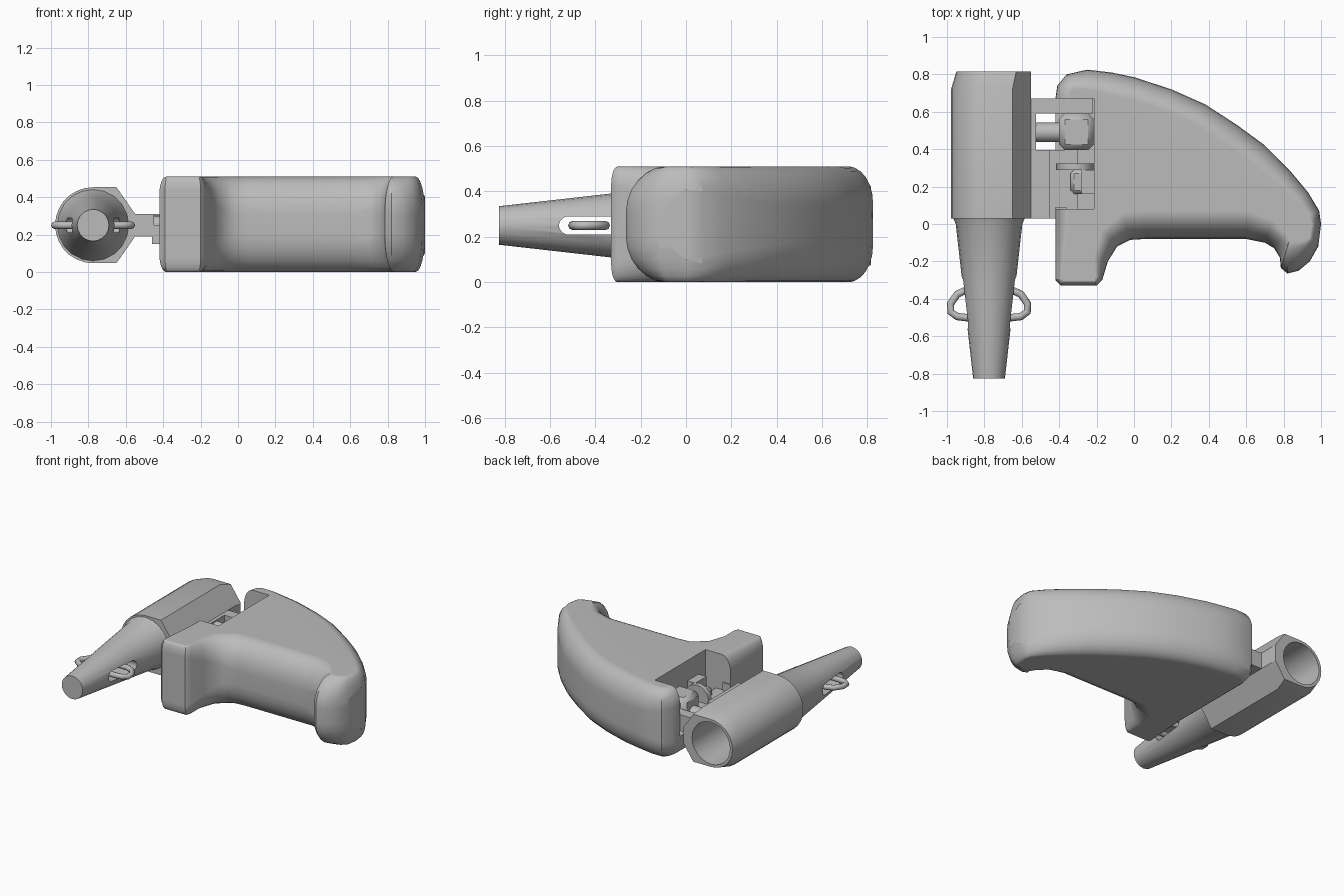
import bpy, bmesh, math
from mathutils import Vector, Matrix

if "Cube" in bpy.data.objects:
    bpy.data.objects.remove(bpy.data.objects["Cube"])

grey = bpy.data.materials.new("plain_grey")
grey.use_nodes = True
tone = (0.5, 0.5, 0.5, 1)
grey.diffuse_color = tone
grey.node_tree.nodes["Principled BSDF"].inputs["Base Color"].default_value = tone


def finish(name, bm, angle=35):
    bmesh.ops.recalc_face_normals(bm, faces=bm.faces[:])
    mesh = bpy.data.meshes.new(name)
    bm.to_mesh(mesh)
    bm.free()
    mesh.materials.append(grey)
    ob = bpy.data.objects.new(name, mesh)
    bpy.context.collection.objects.link(ob)
    activate(ob)
    bpy.ops.object.shade_smooth_by_angle(angle=math.radians(angle))
    return ob


def activate(ob):
    bpy.ops.object.select_all(action='DESELECT')
    ob.select_set(True)
    bpy.context.view_layer.objects.active = ob


def loft(name, rings, angle=35):
    """Skin a list of equally long closed rings and cap both ends."""
    bm = bmesh.new()
    rows = [[bm.verts.new(p) for p in ring] for ring in rings]
    n = len(rows[0])
    for a, b in zip(rows, rows[1:]):
        for i in range(n):
            j = (i + 1) % n
            bm.faces.new((a[i], a[j], b[j], b[i]))
    bm.faces.new(rows[0])
    bm.faces.new(rows[-1])
    return finish(name, bm, angle)


def box(name, xs, ys, zs, bevel=0.0):
    ring = [(xs[0], ys[0]), (xs[1], ys[0]), (xs[1], ys[1]), (xs[0], ys[1])]
    ob = loft(name, [[(x, y, z) for x, y in ring] for z in zs])
    if bevel:
        mod = ob.modifiers.new("bevel", 'BEVEL')
        mod.width = bevel
    return ob


def rod(name, axis, centre, radius, length, sides=16):
    bm = bmesh.new()
    turn = Vector((0, 0, 1)).rotation_difference(Vector(axis)).to_matrix().to_4x4()
    bmesh.ops.create_cone(bm, cap_ends=True, segments=sides, radius1=radius, radius2=radius,
                          depth=length, matrix=Matrix.Translation(centre) @ turn)
    return finish(name, bm)


def cut(ob, cutter):
    cutter.hide_render = True
    mod = ob.modifiers.new("cut", 'BOOLEAN')
    mod.operation, mod.solver, mod.object = 'DIFFERENCE', 'EXACT', cutter
    activate(ob)
    bpy.ops.object.modifier_apply(modifier=mod.name)
    bpy.data.objects.remove(cutter)
    bpy.ops.object.shade_smooth_by_angle(angle=math.radians(35))


# Grip: outline points with the width of the rounded edge at each one
HEIGHT = 0.51
outline = [
    (-.42, -.3, .04), (-.39, -.33, .03), (-.2, -.33, .03), (-.17, -.3, .04),
    (-.14, -.2, .08), (-.09, -.12, .12), (-.02, -.085, .15), (.06, -.08, .15),
    (.6, -.08, .15), (.7, -.1, .13), (.75, -.13, .09), (.78, -.18, .06),
    (.785, -.235, .05), (.82, -.265, .05), (.88, -.25, .05), (.94, -.2, .05),
    (.985, -.12, .05), (1, 0, .05), (.99, .07, .06), (.93, .17, .08),
    (.83, .29, .1), (.7, .42, .12), (.55, .53, .12), (.38, .64, .12),
    (.2, .72, .12), (0, .785, .12), (-.12, .81, .12), (-.25, .825, .11),
    (-.36, .8, .09), (-.41, .74, .08), (-.42, .67, .07), (-.42, 0, .07)]


def grip_ring(a, top):
    ring = []
    for i, (x, y, w) in enumerate(outline):
        px, py, _ = outline[i - 1]
        nx, ny, _ = outline[(i + 1) % len(outline)]
        inward = (Vector((px - x, py - y)).normalized() - Vector((nx - x, ny - y)).normalized())
        inward = Vector((inward.y, -inward.x)).normalized()
        f = 1 - math.cos(a)
        x, y = x + inward.x * w * f, y + inward.y * w * f
        depth = .05 + w
        if x > .7 and y < 0:              # the hooked tip rounds off more
            y *= 1 - .55 * f * min(1, -y / .2)
            depth = .2
        z = depth * (1 - math.sin(a))
        ring.append((x, y, HEIGHT - z if top else z))
    return ring


steps = [k * math.pi / 12 for k in range(7)]
grip = loft("grip", [grip_ring(a, False) for a in reversed(steps)] +
            [grip_ring(a, True) for a in steps], 40)
cut(grip, box("recess_cutter", (-.6, -.215), (.08, .67), (.15, .7)))
grip.modifiers.new("flat_caps", 'WEIGHTED_NORMAL').keep_sharp = True

# Holder barrel: round on the outside, faceted towards the hinge
AX, AZ = -.775, .25


def barrel_ring(y, r, cx, cz):
    pts = [(r * math.cos(t), r * math.sin(t))
           for t in (math.pi * (.5 + k / 14) for k in range(15))]
    pts += [(cx, -cz), (.225, -.06), (.225, .06), (cx, cz)]
    return [(AX + u, y, AZ + v) for u, v in pts]


barrel = loft("holder_barrel", [barrel_ring(.03, .203, .125, .203),
                                barrel_ring(.72, .203, .125, .203),
                                barrel_ring(.815, .175, .145, .175)], 25)
cut(barrel, rod("bore_cutter", (0, 1, 0), (AX, .5, AZ), .155, .8, 24))

# Tapered nozzle with a slot through its sides
def circle(y, r, n=20):
    return [(AX + r * math.cos(math.tau * k / n), y, AZ + r * math.sin(math.tau * k / n))
            for k in range(n)]


nozzle = loft("nozzle", [circle(.04, .195), circle(0, .178), circle(-.33, .141),
                         circle(-.825, .085)])
slot = []
for k in range(16):
    t = math.tau * (k + .5) / 16
    slot.append((.04 * math.cos(t) + (-.32 if math.cos(t) > 0 else -.52), AZ + .04 * math.sin(t)))
cut(nozzle, loft("slot_cutter", [[(x, y, z) for y, z in slot] for x in (-1.1, -.4)]))

# Wire loop threaded through the slot
curve = bpy.data.curves.new("wire_loop", 'CURVE')
curve.dimensions = '3D'
curve.bevel_depth, curve.bevel_resolution = .02, 2
spline = curve.splines.new('POLY')
half = [(.125, -.355), (.17, -.375), (.205, -.425), (.205, -.47), (.17, -.495), (.125, -.5)]
path = half + [(-x, y) for x, y in reversed(half)]
spline.points.add(len(path) - 1)
for p, (x, y) in zip(spline.points, path):
    p.co = (AX + x, y, AZ, 1)
spline.use_cyclic_u = True
curve.materials.append(grey)
loop = bpy.data.objects.new("wire_loop", curve)
bpy.context.collection.objects.link(loop)
activate(loop)
bpy.ops.object.convert(target='MESH')
bpy.ops.object.shade_smooth_by_angle(angle=math.radians(50))

# Hinge: a windowed plate, knuckle, pin and latch sitting in the recess
box("hinge_rear_arm", (-.56, -.22), (.59, .67), (.19, .31))
box("hinge_plate", (-.56, -.45), (.03, .395), (.19, .31))
box("hinge_floor", (-.46, -.3), (.03, .395), (.15, .25))
box("hinge_web", (-.56, -.525), (.39, .6), (.19, .31))
box("hinge_stop", (-.42, -.36), (-.03, .09), (.16, .31))
box("knuckle", (-.4, -.215), (.395, .59), (.14, .38), .03)
rod("hinge_pin", (1, 0, 0), (-.46, .49, .25), .052, .16)
rod("latch_disc", (0, 1, 0), (-.315, .307, .27), .1, .035, 12)
box("latch_block", (-.34, -.215), (.16, .29), (.14, .3), .02)
box("latch_rib", (-.28, -.215), (.16, .29), (.28, .36))
